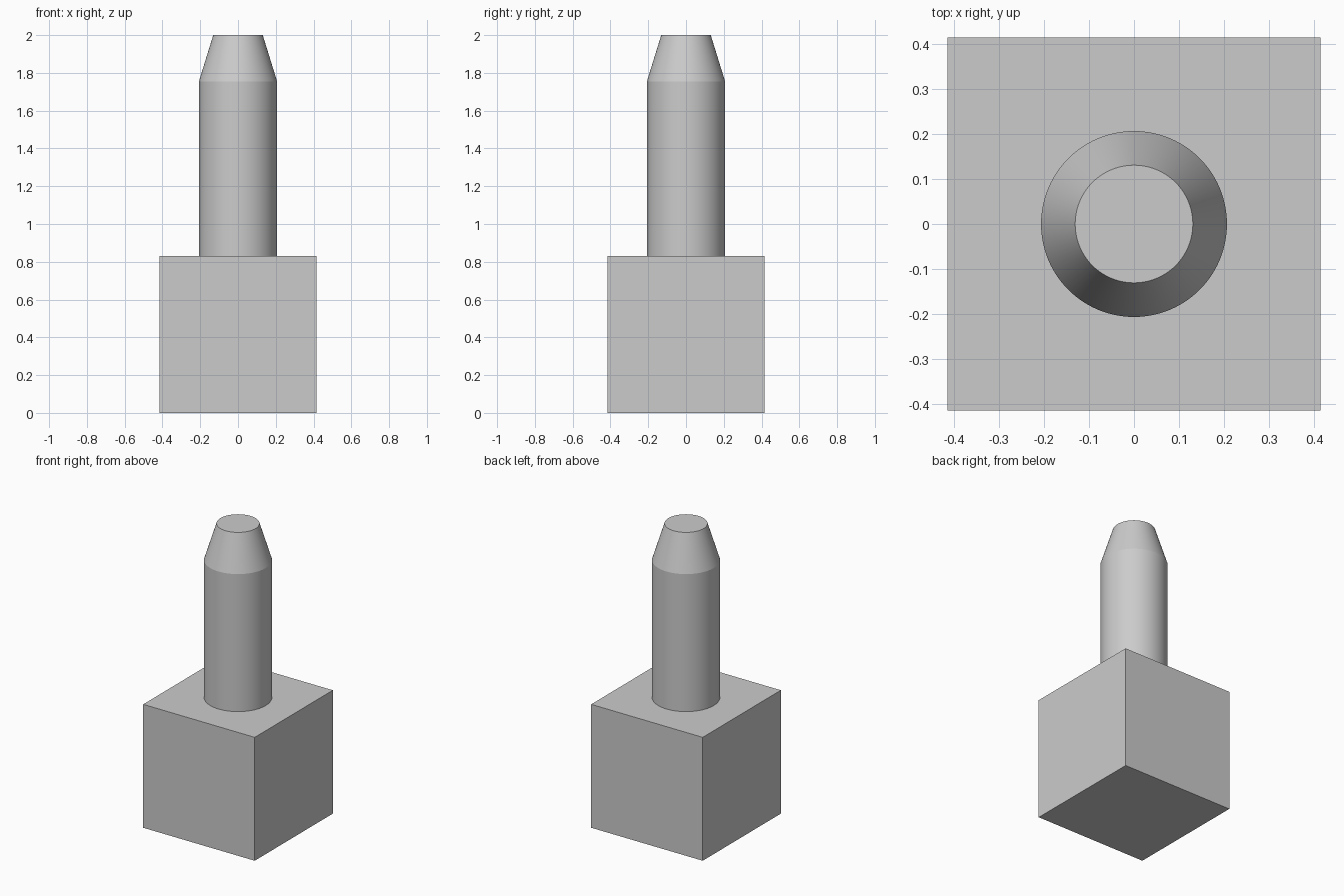
import bpy
import bmesh
import math

cube = bpy.data.objects.get("Cube")
if cube:
    bpy.data.objects.remove(cube, do_unlink=True)

# Single plain grey
grey = bpy.data.materials.new("plain grey")
grey.use_nodes = True
colour = (0.6, 0.6, 0.6, 1)
grey.diffuse_color = colour
grey.node_tree.nodes["Principled BSDF"].inputs["Base Color"].default_value = colour

BASE = 0.83          # edge of the cubic base
SHOULDER = 1.755     # where the pin starts to taper
PIN_R, TIP_R = 0.207, 0.131


def add_object(name, bm):
    bmesh.ops.recalc_face_normals(bm, faces=bm.faces)
    mesh = bpy.data.meshes.new(name)
    bm.to_mesh(mesh)
    bm.free()
    mesh.materials.append(grey)
    obj = bpy.data.objects.new(name, mesh)
    bpy.context.collection.objects.link(obj)
    return obj


# Square base block
bm = bmesh.new()
bmesh.ops.create_cube(bm, size=BASE)
bmesh.ops.translate(bm, verts=bm.verts, vec=(0, 0, BASE / 2))
add_object("base_block", bm)

# Round pin with a tapered tip, lathed from rings
bm = bmesh.new()
SIDES = 96
rings = []
for radius, z in ((PIN_R, BASE), (PIN_R, SHOULDER), (TIP_R, 2)):
    angles = [math.tau * i / SIDES for i in range(SIDES)]
    rings.append([bm.verts.new((radius * math.cos(a), radius * math.sin(a), z))
                  for a in angles])
for low, high in zip(rings, rings[1:]):
    for i in range(SIDES):
        j = (i + 1) % SIDES
        bm.faces.new((low[i], low[j], high[j], high[i]))
bm.faces.new(rings[-1])
pin = add_object("tapered_pin", bm)

# Smooth round sides, crisp edges at the shoulder and tip
bpy.ops.object.select_all(action='DESELECT')
pin.select_set(True)
bpy.context.view_layer.objects.active = pin
bpy.ops.object.shade_smooth_by_angle(angle=math.radians(12))
